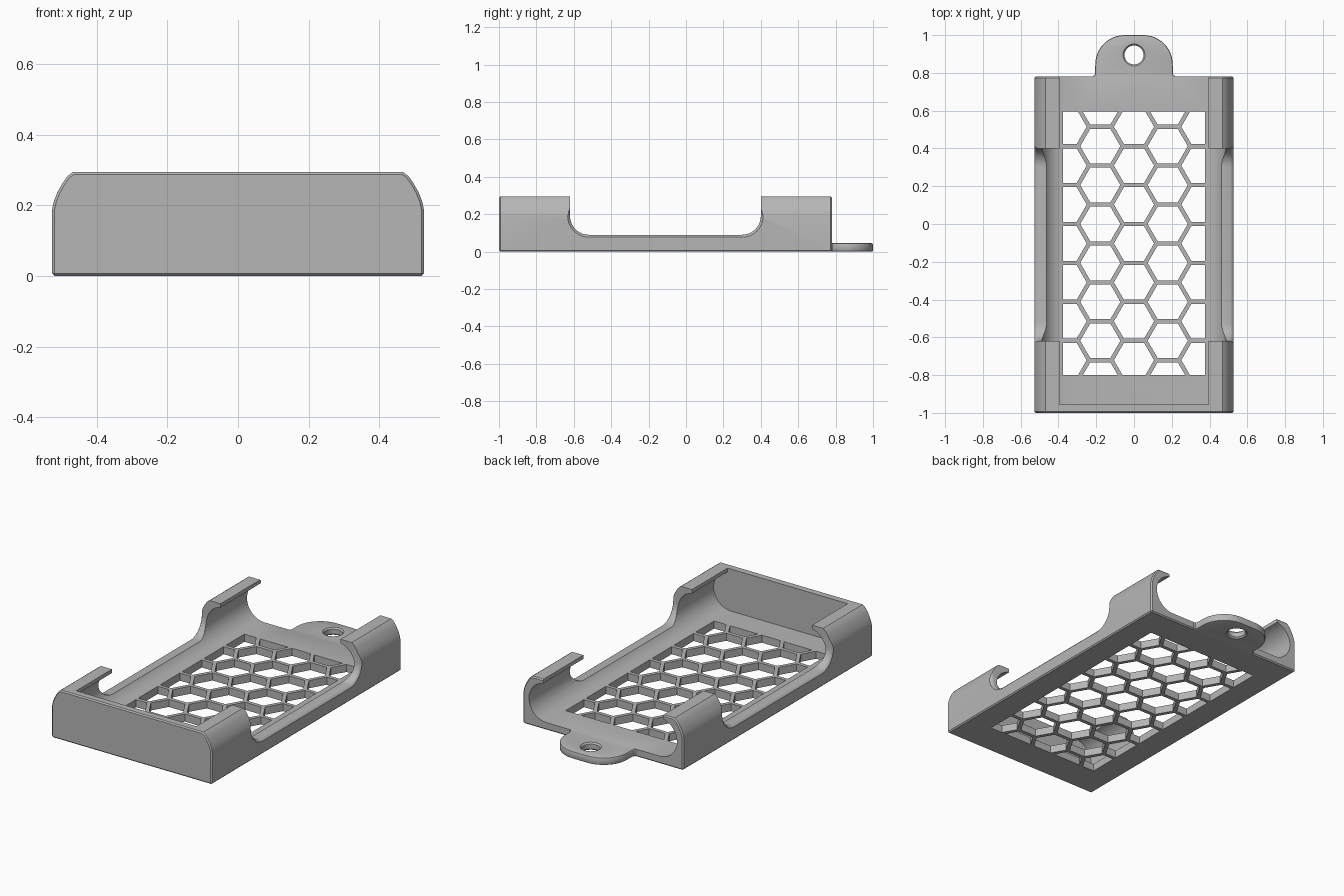
import bpy, bmesh
from math import sin, cos, pi, radians, sqrt, acos
from mathutils import Vector

if "Cube" in bpy.data.objects:
    bpy.data.objects.remove(bpy.data.objects["Cube"], do_unlink=True)

BACK, FLOOR = 0.78, 0.045

grey = bpy.data.materials.new("plain grey")
grey.use_nodes = True
COLOUR = (0.47, 0.47, 0.47, 1)
grey.diffuse_color = COLOUR
grey.node_tree.nodes["Principled BSDF"].inputs["Base Color"].default_value = COLOUR


def add_loft(bm, rings):
    """Closed solid through a row of matching rings."""
    loops = [[bm.verts.new(p) for p in ring] for ring in rings]
    for a, b in zip(loops, loops[1:]):
        for i in range(len(a)):
            j = (i + 1) % len(a)
            bm.faces.new((a[i], a[j], b[j], b[i]))
    bm.faces.new(loops[0][::-1])
    bm.faces.new(loops[-1])


def make(name, bm):
    bmesh.ops.recalc_face_normals(bm, faces=bm.faces[:])
    mesh = bpy.data.meshes.new(name)
    bm.to_mesh(mesh)
    bm.free()
    obj = bpy.data.objects.new(name, mesh)
    bpy.context.collection.objects.link(obj)
    mesh.materials.append(grey)
    return obj


def loft(name, rings):
    bm = bmesh.new()
    add_loft(bm, rings)
    return make(name, bm)


def apply(obj, mod):
    bpy.ops.object.select_all(action='DESELECT')
    bpy.context.view_layer.objects.active = obj
    obj.select_set(True)
    bpy.ops.object.modifier_apply(modifier=mod.name)


def bevel(obj, width, segments=1):
    mod = obj.modifiers.new("edge", 'BEVEL')
    mod.width, mod.segments = width, segments
    mod.limit_method, mod.angle_limit = 'ANGLE', radians(60)
    apply(obj, mod)


def combine(obj, other, operation='DIFFERENCE'):
    other.hide_render = True
    mod = obj.modifiers.new("combine", 'BOOLEAN')
    mod.operation, mod.solver, mod.object = operation, 'EXACT', other
    apply(obj, mod)
    bpy.data.objects.remove(other, do_unlink=True)


def arc(cx, cy, r, start, end, n):
    return [(cx + r * cos(start + (end - start) * i / n),
             cy + r * sin(start + (end - start) * i / n)) for i in range(n + 1)]


def mirrored(half):
    return half + [(-x, y) for x, y in reversed(half)]


def along_y(profile, y0, y1):
    return [[(x, y, z) for x, z in profile] for y in (y0, y1)]


def along_z(profile, z0, z1):
    return [[(x, y, z) for x, y in profile] for z in (z0, z1)]


# Outer shell with rounded shoulders
shell = mirrored([(0.527, 0), (0.527, 0.19), (0.522, 0.213), (0.512, 0.238),
                  (0.498, 0.263), (0.484, 0.283), (0.468, 0.295)])
tray = loft("tray", along_y(shell, -1, BACK))
bevel(tray, 0.007)

# Hanging tab at the back
tab_half = [(0.22, 0.7), (0.22, 0.783), (0.21, 0.787), (0.206, 0.796)]
tab_half += arc(0.05, 0.845, 0.155, 0, pi / 2, 12)
tab = loft("tab", along_z(mirrored(tab_half), 0, FLOOR))
bevel(tab, 0.008, 2)
combine(tray, tab, 'UNION')

# Rounded cavity, open at the top and the back
R, CX, LIP = 0.115, 0.372, 0.395
cavity = [(LIP, 0.4)] + arc(CX, FLOOR + R, R, acos((LIP - CX) / R), -pi / 2, 18)
combine(tray, loft("cavity", along_y(mirrored(cavity), -0.955, BACK + 0.01)))


# Side windows with rounded lower corners and a softened outer edge
def window(x, d):
    r = 0.1 + d
    path = [(0.4 + d, 0.4)] + arc(0.3, 0.19, r, 0, -pi / 2, 10)
    path += arc(-0.52, 0.19, r, -pi / 2, -pi, 10) + [(-0.62 - d, 0.4)]
    return [(x, y, z) for y, z in path]


for side in (1, -1):
    steps = ((0.38, 0), (0.511, 0), (0.518, 0.003), (0.524, 0.009), (0.54, 0.03))
    combine(tray, loft("window", [window(side * x, d) for x, d in steps]))

# Honeycomb openings, trimmed to a rectangle
PITCH, STRUT = 0.206, 0.022
flat = bmesh.new()
for col in range(-2, 3):
    for row in range(-6, 6):
        cx = col * PITCH * sqrt(3) / 2
        cy = (row + (0.5 if col % 2 == 0 else 0)) * PITCH
        hexagon = arc(cx, cy, (PITCH - STRUT) / sqrt(3), 0, 2 * pi, 6)[:6]
        flat.faces.new([flat.verts.new((x, y, 0)) for x, y in hexagon])
for point, normal in (((0.375, 0, 0), (1, 0, 0)), ((-0.375, 0, 0), (-1, 0, 0)),
                      ((0, 0.595, 0), (0, 1, 0)), ((0, -0.8, 0), (0, -1, 0))):
    bmesh.ops.bisect_plane(flat, geom=flat.verts[:] + flat.edges[:] + flat.faces[:],
                           plane_co=Vector(point), plane_no=Vector(normal),
                           clear_outer=True)
holes = bmesh.new()
for face in flat.faces:
    add_loft(holes, along_z([v.co.xy for v in face.verts], -0.1, 0.1))
flat.free()
combine(tray, make("honeycomb", holes))

# Screw hole with chamfered rims
rings = ((-0.01, 0.07), (0.008, 0.05), (FLOOR - 0.008, 0.05), (FLOOR + 0.01, 0.068))
combine(tray, loft("screw_hole", [[(x, y, z) for x, y in
                                   arc(0, 0.895, r, 0, 2 * pi, 32)[:32]]
                                  for z, r in rings]))

# Smooth curves, keep edges crisp
bpy.ops.object.select_all(action='DESELECT')
tray.select_set(True)
bpy.context.view_layer.objects.active = tray
bpy.ops.object.shade_smooth_by_angle(angle=radians(25))
